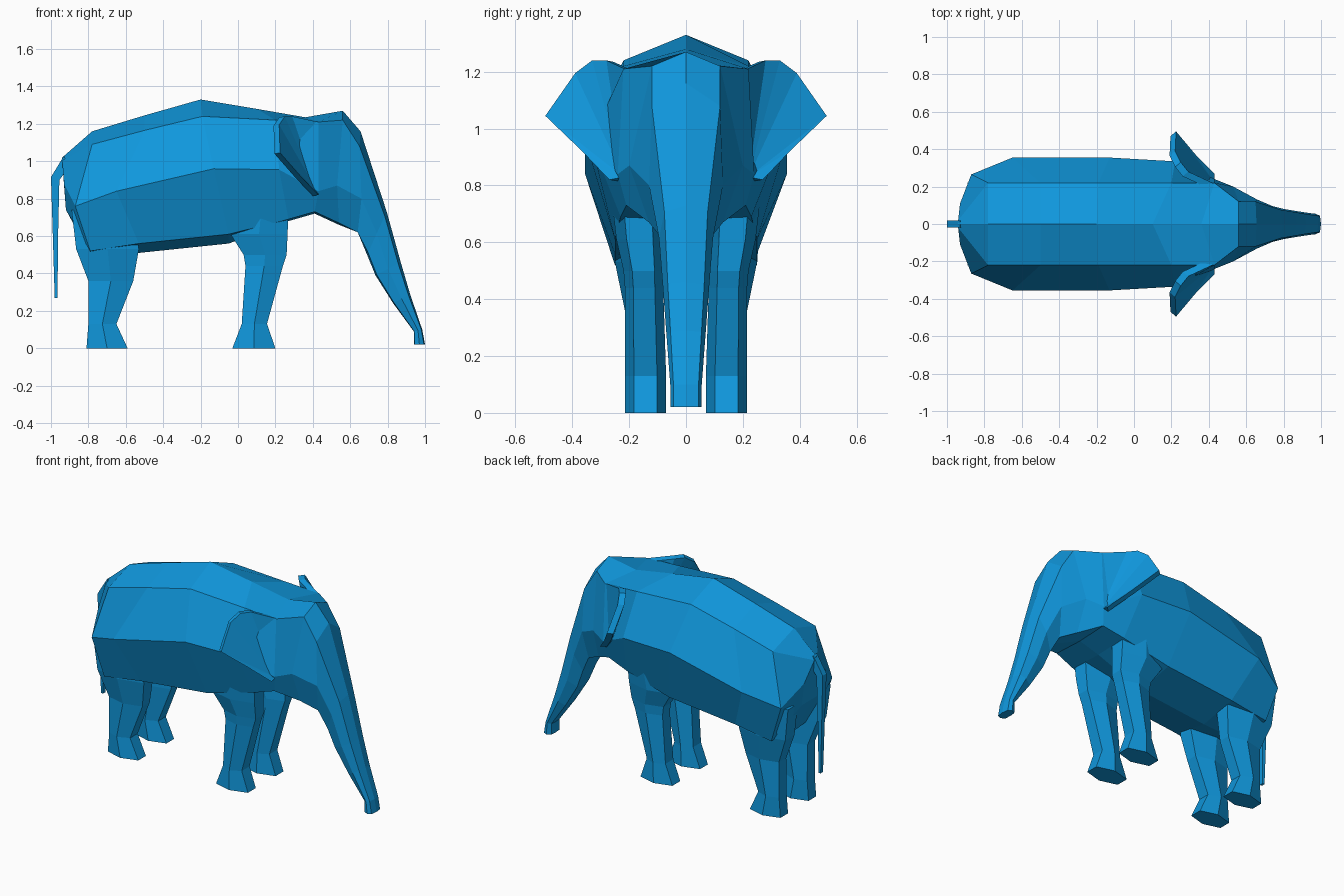
import bpy, bmesh

if "Cube" in bpy.data.objects:
    bpy.data.objects.remove(bpy.data.objects["Cube"])

blue = bpy.data.materials.new("blue")
blue.diffuse_color = (0.005, 0.31, 0.72, 1)
blue.use_nodes = True
blue.node_tree.nodes["Principled BSDF"].inputs["Base Color"].default_value = blue.diffuse_color


def finish(name, bm):
    bmesh.ops.remove_doubles(bm, verts=bm.verts, dist=0.0005)
    bmesh.ops.recalc_face_normals(bm, faces=bm.faces)
    me = bpy.data.meshes.new(name)
    bm.to_mesh(me)
    bm.free()
    me.materials.append(blue)
    ob = bpy.data.objects.new(name, me)
    bpy.context.collection.objects.link(ob)
    return ob


def loft(name, rings):
    bm = bmesh.new()
    vs = [[bm.verts.new(p) for p in r] for r in rings]
    n = len(rings[0])
    for a, b in zip(vs, vs[1:]):
        for i in range(n):
            j = (i + 1) % n
            bm.faces.new((a[i], a[j], b[j], b[i]))
    bm.faces.new(vs[0])
    bm.faces.new(vs[-1])
    return finish(name, bm)


def mirrored_ring(half):
    # half runs from ridge to keel, both on the centre plane
    return half + [(x, -y, z) for x, y, z in half[-2:0:-1]]


# Torso and head stations: ridge, shoulder, flank, belly, keel
stations = [
    [(-.94, 0, 1.02), (-.94, .02, 1.0), (-.93, .11, .88), (-.92, .12, .74), (-.92, 0, .74)],
    [(-.78, 0, 1.16), (-.78, .22, 1.09), (-.87, .265, .76), (-.79, .25, .52), (-.79, 0, .50)],
    [(-.50, 0, 1.245), (-.50, .22, 1.165), (-.65, .355, .84), (-.53, .25, .56), (-.53, 0, .51)],
    [(-.20, 0, 1.33), (-.19, .22, 1.24), (-.13, .355, .96), (-.05, .25, .61), (-.05, 0, .56)],
    [(.10, 0, 1.28), (.20, .22, 1.22), (.22, .335, .955), (.27, .23, .69), (.27, 0, .68)],
    [(.36, 0, 1.235), (.43, .22, 1.21), (.43, .24, .84), (.41, .21, .73), (.41, 0, .72)],
    [(.56, 0, 1.27), (.56, .12, 1.22), (.53, .20, .87), (.54, .13, .67), (.54, 0, .66)],
    [(.655, 0, 1.16), (.65, .12, 1.08), (.66, .13, .80), (.64, .09, .62), (.64, 0, .62)],
]

# Trunk stations: front x, z, back x, z, half width
trunk = [(.795, .73, .69, .50, .095), (.87, .46, .735, .39, .08),
         (.92, .29, .83, .24, .068), (.985, .10, .94, .09, .055),
         (1.0, .02, .94, .02, .055)]
for fx, fz, bx, bz, w in trunk:
    def at(t, y):
        return (fx + (bx - fx) * t, y, fz + (bz - fz) * t)
    stations.append([at(0, 0), at(.1, w * .8), at(.5, w), at(.95, w * .75), at(1, 0)])
loft("body_head_and_trunk", [mirrored_ring(h) for h in stations])

# Legs: z, back x, front x, inner y, outer y
rear = [(0, -.81, -.59, .075, .215), (.13, -.80, -.65, .075, .215),
        (.36, -.80, -.56, .08, .215), (.53, -.865, -.53, .08, .25),
        (.74, -.89, -.56, .08, .26)]
front = [(0, -.03, .20, .07, .215), (.13, .02, .155, .07, .215),
         (.44, .04, .24, .08, .215), (.50, .03, .26, .08, .22),
         (.61, -.04, .265, .08, .245), (.74, -.02, .27, .08, .26)]


def leg_ring(z, x0, x1, y0, y1, s):
    xm, d = (x0 + x1) / 2, (y1 - y0) * .22
    return [(x0, s * (y0 + d), z), (xm, s * y0, z), (x1, s * (y0 + d), z),
            (x1, s * (y1 - d), z), (xm, s * y1, z), (x0, s * (y1 - d), z)]


for s, side in ((-1, "right"), (1, "left")):
    loft("rear_leg_" + side, [leg_ring(*r, s) for r in rear])
    loft("front_leg_" + side, [leg_ring(*r, s) for r in front])

# Ears: curved flap fanned from the hinge, with a thickness
outline = [(.43, .215, 1.21), (.29, .28, 1.24), (.25, .33, 1.24), (.22, .39, 1.195),
           (.225, .495, 1.045), (.33, .37, .925), (.43, .27, .82), (.43, .22, .83)]
for s, side in ((-1, "right"), (1, "left")):
    bm = bmesh.new()
    outer = [bm.verts.new((x, s * y, z)) for x, y, z in outline]
    inner = [bm.verts.new((x - .03, s * (y - .025), z - .005)) for x, y, z in outline]
    n = len(outline)
    for loop in (outer, inner):
        for i in range(n - 2):
            bm.faces.new((loop[-1], loop[i], loop[i + 1]))
    for i in range(n):
        j = (i + 1) % n
        bm.faces.new((outer[i], outer[j], inner[j], inner[i]))
    finish("ear_" + side, bm)

# Tail: outer x, z, inner x, z, half width
tail = [(-.93, 1.03, -.91, .96, .02), (-1.0, .915, -.955, .90, .02),
        (-.99, .60, -.962, .60, .016), (-.98, .27, -.965, .27, .012)]
loft("tail", [[(a, -w, b), (a, w, b), (c, w, d), (c, -w, d)] for a, b, c, d, w in tail])
